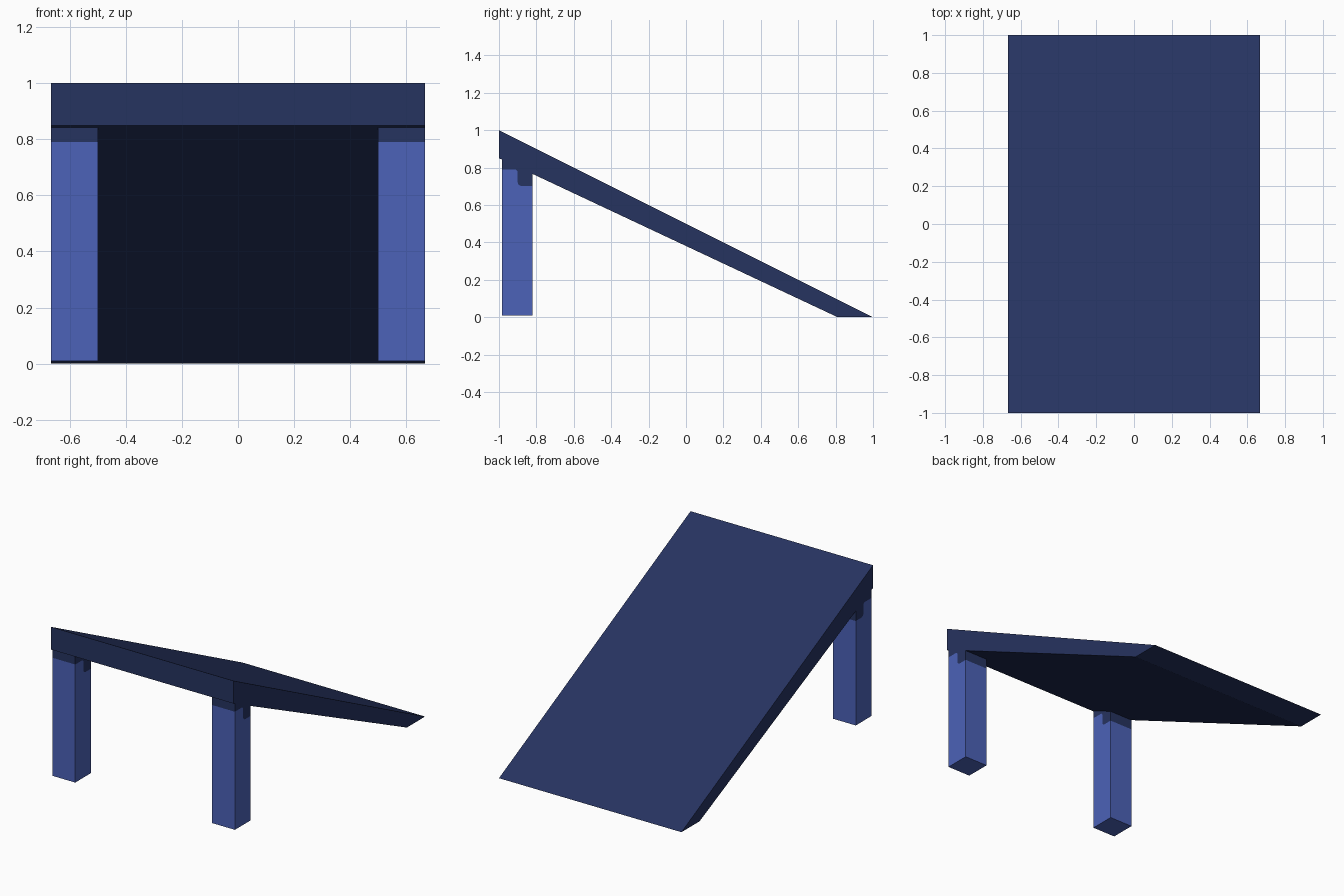
import bpy
import bmesh

cube = bpy.data.objects.get("Cube")
if cube:
    bpy.data.objects.remove(cube, do_unlink=True)


def linear(c):
    c /= 255
    return c / 12.92 if c <= 0.04045 else ((c + 0.055) / 1.055) ** 2.4


def make_material(name, rgb):
    color = [linear(c) for c in rgb] + [1]
    mat = bpy.data.materials.new(name)
    mat.use_nodes = True
    mat.diffuse_color = color
    mat.node_tree.nodes["Principled BSDF"].inputs["Base Color"].default_value = color
    return mat


navy = make_material("navy_blue", (38, 51, 96))
blue = make_material("mid_blue", (76, 98, 184))


def extrude_profile(name, profile, x0, x1, mat):
    """Sweep a (y, z) outline along x into a closed solid."""
    bm = bmesh.new()
    face = bm.faces.new([bm.verts.new((x0, y, z)) for y, z in profile])
    result = bmesh.ops.extrude_face_region(bm, geom=[face])
    verts = [v for v in result["geom"] if isinstance(v, bmesh.types.BMVert)]
    bmesh.ops.translate(bm, verts=verts, vec=(x1 - x0, 0, 0))
    bmesh.ops.recalc_face_normals(bm, faces=bm.faces)
    mesh = bpy.data.meshes.new(name)
    bm.to_mesh(mesh)
    bm.free()
    mesh.materials.append(mat)
    obj = bpy.data.objects.new(name, mesh)
    bpy.context.collection.objects.link(obj)
    return obj


HALF, INNER = 0.667, 0.5
FRONT, BACK = -0.985, -0.82
FOOT = 0.81
LIP = 0.85


def underside(y):
    return LIP * (FOOT - y) / (FOOT + 1)


# Sloping ramp slab with a vertical front edge
extrude_profile("ramp_slab", [(-1, LIP), (-1, 1), (1, 0), (FOOT, 0)], -HALF, HALF, navy)

# Stepped, rounded boundary between each post and its dark cap
step = [(FRONT, 0.79), (-0.91, 0.79), (-0.9, 0.78), (-0.9, 0.72),
        (-0.895, 0.707), (-0.88, 0.70), (BACK, 0.70)]
cap = step + [(BACK, underside(BACK)), (FRONT, underside(FRONT))]
post = step + [(BACK, 0.01), (FRONT, 0.01)]

# Square support posts with caps, one on each side
for side, x0, x1 in (("left", INNER, HALF), ("right", -HALF, -INNER)):
    extrude_profile(side + "_post", post, x0, x1, blue)
    extrude_profile(side + "_post_cap", cap, x0, x1, navy)
